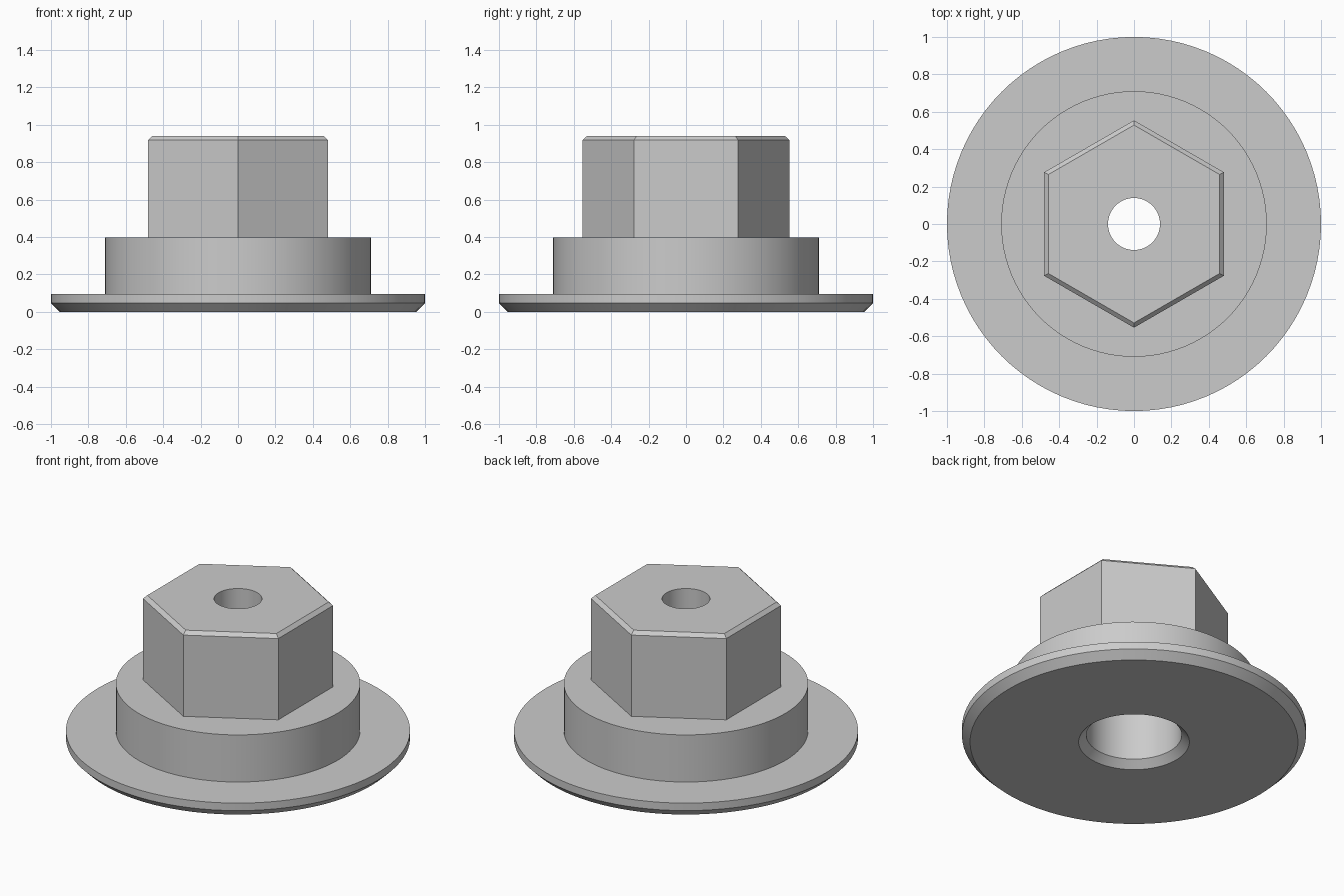
import bpy
import bmesh
import math

cube = bpy.data.objects.get("Cube")
if cube:
    bpy.data.objects.remove(cube, do_unlink=True)

SEGMENTS = 96   # a multiple of six, so the hexagon corners fall on points
SIXTH = math.pi / 3

steel = bpy.data.materials.new("light_grey_steel")
steel.use_nodes = True
GREY = (0.6, 0.6, 0.6, 1)
steel.diffuse_color = GREY
steel.node_tree.nodes["Principled BSDF"].inputs["Base Color"].default_value = GREY


def ring(bm, shape, size, z):
    """Circle of radius size, or hexagon of apothem size with corners on y."""
    verts = []
    for i in range(SEGMENTS):
        a = math.tau * i / SEGMENTS
        r = size
        if shape == "hex":
            r /= math.cos(a % SIXTH - SIXTH / 2)
        a += math.pi / 2
        verts.append(bm.verts.new((r * math.cos(a), r * math.sin(a), z)))
    return verts


def loft(name, sections):
    """Closed ring-shaped solid skinned through the sections in order."""
    bm = bmesh.new()
    rings = [ring(bm, *s) for s in sections]
    for low, high in zip(rings, rings[1:] + rings[:1]):
        for i in range(SEGMENTS):
            j = (i + 1) % SEGMENTS
            bm.faces.new((low[i], low[j], high[j], high[i]))
    bmesh.ops.recalc_face_normals(bm, faces=bm.faces)
    mesh = bpy.data.meshes.new(name)
    bm.to_mesh(mesh)
    bm.free()
    mesh.materials.append(steel)
    mesh.shade_smooth()
    mesh.set_sharp_from_angle(angle=math.radians(30))
    obj = bpy.data.objects.new(name, mesh)
    bpy.context.collection.objects.link(obj)
    return obj


# Flange with a chamfered lower rim
flange = [("round", 0.953, 0), ("round", 1.0, 0.047), ("round", 1.0, 0.095)]
# Raised collar
collar = [("round", 0.71, 0.095), ("round", 0.71, 0.397)]
# Hexagonal head with a chamfered top edge
head = [("hex", 0.48, 0.397), ("hex", 0.48, 0.918), ("hex", 0.458, 0.94)]
# Narrow hole at the top, wide bore below it, chamfered at the mouth
bore = [("round", 0.139, 0.94), ("round", 0.139, 0.58), ("round", 0.277, 0.58),
        ("round", 0.277, 0.045), ("round", 0.322, 0)]

loft("flanged_hex_nut", flange + collar + head + bore)
